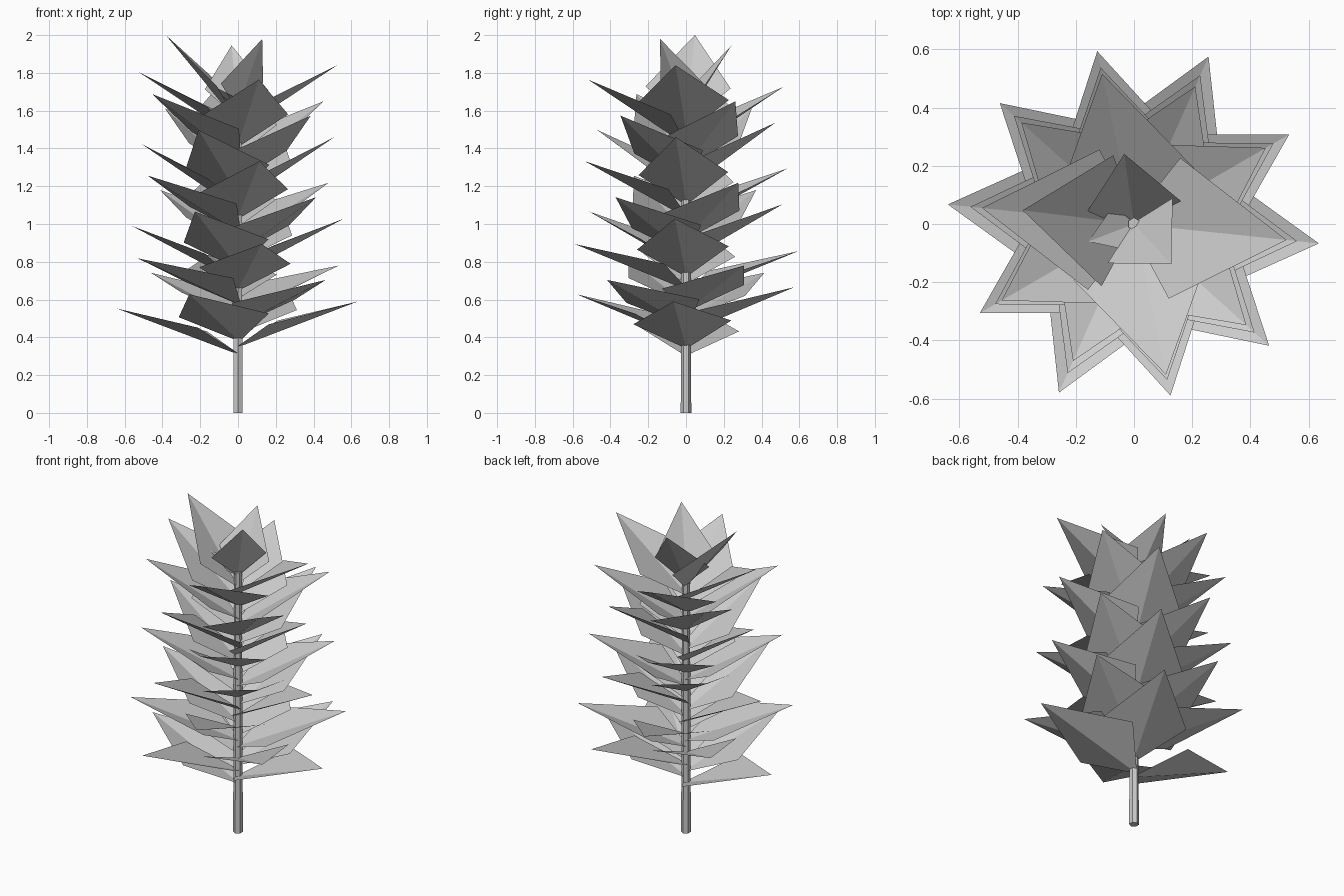
import bpy
from math import radians, hypot
from mathutils import Vector, Matrix

cube = bpy.data.objects.get("Cube")
if cube:
    bpy.data.objects.remove(cube)


def make_material(name, color):
    mat = bpy.data.materials.new(name)
    mat.use_nodes = True
    mat.diffuse_color = color
    mat.node_tree.nodes["Principled BSDF"].inputs["Base Color"].default_value = color
    return mat


GREY = make_material("plain grey", (0.6, 0.6, 0.6, 1))


def add_object(name, verts, faces):
    mesh = bpy.data.meshes.new(name)
    mesh.from_pydata(verts, [], faces)
    mesh.materials.append(GREY)
    obj = bpy.data.objects.new(name, mesh)
    bpy.context.collection.objects.link(obj)
    return obj


def add_leaf(name, base_z, angle, reach, rise, base_offset=0.02, width=0.37):
    """Kite-shaped leaf folded upward along its midrib."""
    run = reach + base_offset
    length = hypot(run, rise)
    along = Vector((run, 0, rise)) / length
    side = Vector((0, 1, 0))
    up = along.cross(side)
    base = Vector((-base_offset, 0, base_z))
    shoulder = base + along * length * 0.345
    left = shoulder + side * length * width + up * length * 0.095
    right = shoulder - side * length * width + up * length * 0.065
    turn = Matrix.Rotation(radians(angle), 4, 'Z')
    verts = [turn @ p for p in (base, right, base + along * length, left)]
    return add_object(name, verts, [(0, 1, 2), (0, 2, 3)])


# Stem
bpy.ops.mesh.primitive_cone_add(vertices=6, radius1=0.028, radius2=0.022,
                                depth=1.63, location=(0, 0, 0.815))
stem = bpy.context.object
stem.name = "stem"
stem.data.materials.append(GREY)

# Opposite leaf pairs climbing the stem, each turned on from the last;
# every tier gives first reach, change in reach per leaf, and rise
TIERS = [(0.643, -0.0045, 0.25), (0.565, -0.002, 0.308),
         (0.511, 0.002, 0.36), (0.525, 0.002, 0.36)]
for i in range(32):
    start, change, rise = TIERS[i // 10]
    angle = 174 + 72 * (i // 2) + 180 * (i % 2)
    add_leaf(f"leaf_{i + 1}", 0.302 + 0.038 * i, angle,
             start + change * (i % 10), rise)

# Steeper young leaves at the crown
CROWN = [(1.53, 173, 0.385, 0.47), (1.555, 98, 0.243, 0.39),
         (1.60, 313, 0.188, 0.38), (1.60, 201, 0.168, 0.145)]
for i, (z, angle, reach, rise) in enumerate(CROWN):
    add_leaf(f"crown_leaf_{i + 1}", z, angle, reach, rise, 0.005)
